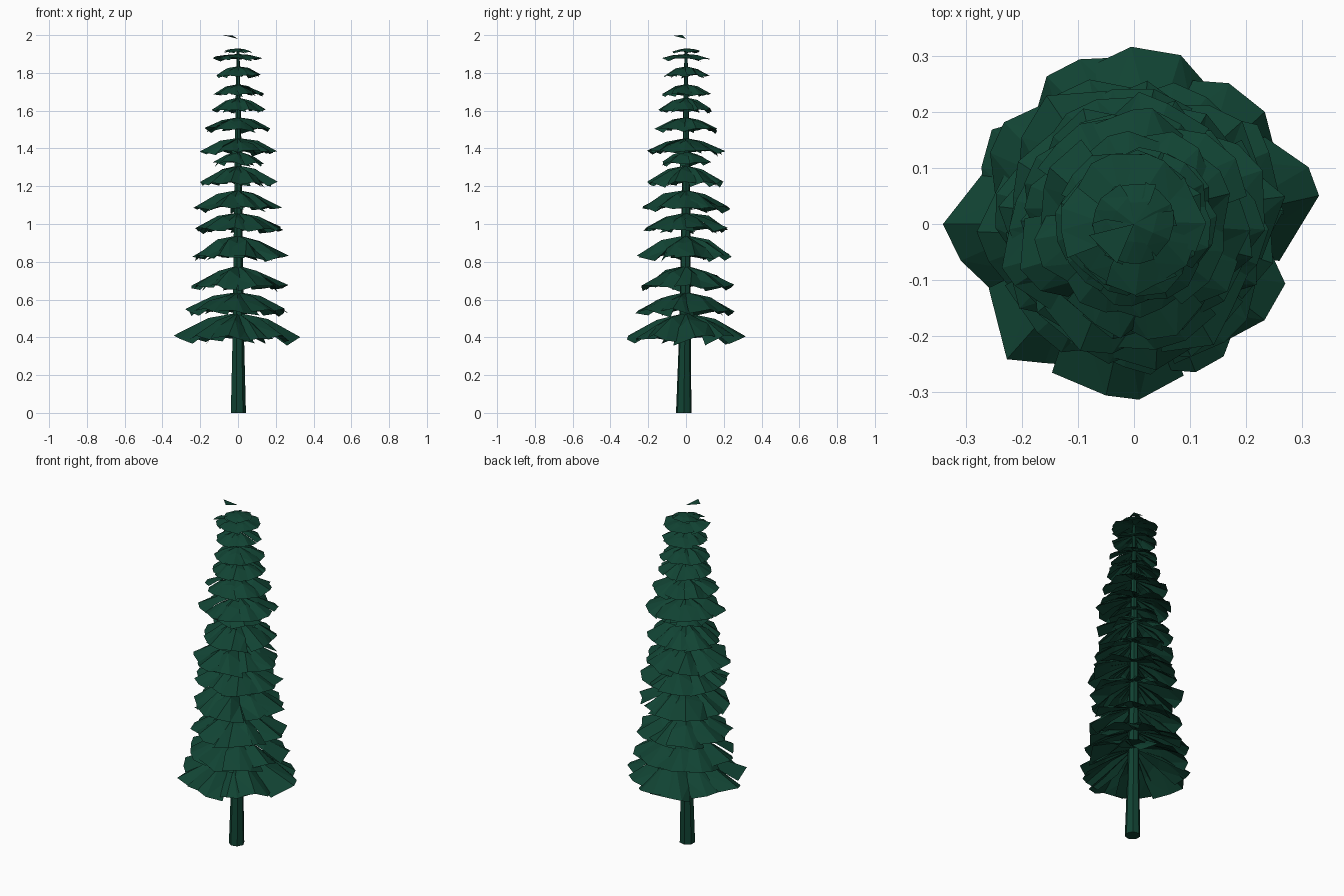
import bpy, bmesh, math, random
from mathutils import Vector, Matrix

if "Cube" in bpy.data.objects:
    bpy.data.objects.remove(bpy.data.objects["Cube"])

random.seed(7)
green = bpy.data.materials.new("dark spruce green")
green.diffuse_color = (0.0055, 0.056, 0.033, 1)
green.use_nodes = True
green.node_tree.nodes["Principled BSDF"].inputs["Base Color"].default_value = green.diffuse_color


def finish(bm, name):
    me = bpy.data.meshes.new(name)
    bm.to_mesh(me)
    bm.free()
    me.materials.append(green)
    ob = bpy.data.objects.new(name, me)
    bpy.context.collection.objects.link(ob)


def add_branch(bm, angle, length, top, drop, half_angle, roll):
    """Drooping folded leaf fan, root at the trunk, rounded toothed tip."""
    w = length * math.tan(half_angle)
    # (outward, sideways, height) in the branch's own frame
    rows = [(0.0, 0.0, 0.0),
            (0.50 * length, 0.62 * w, -0.52 * drop),
            (0.48 * length, 0.0, -0.22 * drop),
            (0.50 * length, -0.62 * w, -0.52 * drop),
            (0.80 * length, 0.92 * w, -1.0 * drop),
            (0.96 * length, 0.40 * w, -0.92 * drop),
            (1.00 * length, -0.15 * w, -0.85 * drop),
            (0.82 * length, -0.88 * w, -1.0 * drop)]
    spin = Matrix.Rotation(angle, 4, 'Z') @ Matrix.Rotation(roll, 4, 'X')
    vs = []
    for i, p in enumerate(rows):
        q = Vector(p)
        if i:
            q += Vector([random.uniform(-0.05, 0.05) * length for _ in range(2)]
                        + [random.uniform(-0.06, 0.06) * drop])
        vs.append(bm.verts.new(spin @ q + Vector((0, 0, top))))
    for f in ((0, 2, 1), (0, 3, 2), (1, 2, 5), (1, 5, 4),
              (2, 6, 5), (2, 3, 6), (3, 7, 6)):
        bm.faces.new([vs[i] for i in f])


# Trunk: slightly leaning seven-sided taper
bm = bmesh.new()
rings = []
for z, r, y in ((0, 0.042, -0.012), (0.4, 0.032, -0.006), (1.1, 0.023, 0),
                (1.6, 0.015, 0), (1.92, 0.008, 0)):
    rings.append([bm.verts.new((r * math.cos(a), y + r * math.sin(a), z))
                  for a in (math.tau * i / 7 for i in range(7))])
for lo, hi in zip(rings, rings[1:]):
    for i in range(7):
        j = (i + 1) % 7
        bm.faces.new((lo[i], lo[j], hi[j], hi[i]))
bm.faces.new(rings[0][::-1])
bm.faces.new(rings[-1])
finish(bm, "trunk")

# Branch tiers: top height, drop at the tips, radius, branch count
tiers = [(0.53, 0.15, 0.325, 10), (0.64, 0.115, 0.29, 9), (0.78, 0.125, 0.265, 9),
         (0.94, 0.125, 0.265, 9), (1.06, 0.10, 0.25, 9), (1.18, 0.105, 0.24, 9),
         (1.31, 0.105, 0.215, 9), (1.385, 0.07, 0.13, 6), (1.455, 0.08, 0.22, 9),
         (1.565, 0.07, 0.185, 8), (1.67, 0.075, 0.155, 8), (1.74, 0.06, 0.145, 8),
         (1.835, 0.055, 0.13, 8), (1.90, 0.028, 0.13, 7), (1.93, 0.02, 0.08, 6)]
for n, (top, drop, radius, count) in enumerate(tiers):
    bm = bmesh.new()
    start = random.uniform(0, math.tau)
    for i in range(count):
        a = start + math.tau * (i + random.uniform(-0.15, 0.15)) / count
        add_branch(bm, a, radius * random.uniform(0.88, 1.0), top, drop,
                   math.pi / count * 1.2, random.uniform(-0.18, 0.18))
    finish(bm, f"branch_tier_{n + 1}")

# Loose leaf at the very top
bm = bmesh.new()
bm.faces.new([bm.verts.new(p) for p in
              ((0, 0, 1.98), (-0.08, -0.02, 2.0), (-0.03, -0.07, 1.998))])
finish(bm, "top_leaf")
